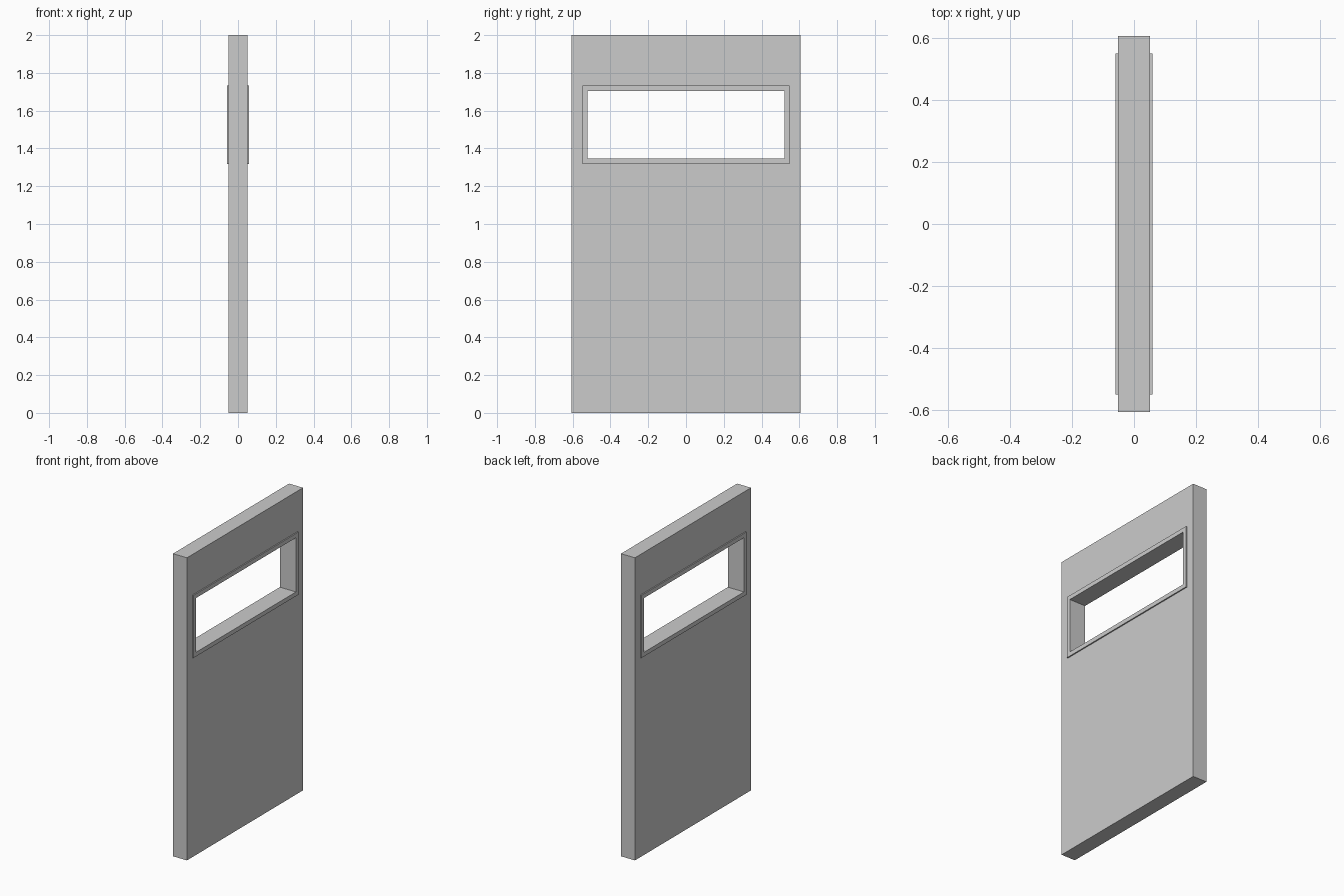
import bpy, bmesh

if "Cube" in bpy.data.objects:
    bpy.data.objects.remove(bpy.data.objects["Cube"])


def rect(y, z0, z1):
    """Corners of a rectangle in the y-z plane, centred on y = 0."""
    return [(-y, z0), (y, z0), (y, z1), (-y, z1)]


def ring_slab(name, outer, inner, half):
    """Rectangular slab with a rectangular opening, thickness along x."""
    bm = bmesh.new()
    loops = [[bm.verts.new((x, y, z)) for y, z in loop]
             for x, loop in ((-half, outer), (half, outer), (half, inner), (-half, inner))]
    for a, b in zip(loops, loops[1:] + loops[:1]):
        for i in range(4):
            j = (i + 1) % 4
            bm.faces.new((a[i], a[j], b[j], b[i]))
    bmesh.ops.recalc_face_normals(bm, faces=bm.faces)
    mesh = bpy.data.meshes.new(name)
    bm.to_mesh(mesh)
    bm.free()
    obj = bpy.data.objects.new(name, mesh)
    bpy.context.collection.objects.link(obj)
    return obj


# Main panel, its opening hidden under the window frame
ring_slab("door_panel", rect(0.606, 0, 2), rect(0.535, 1.332, 1.719), 0.051)

# Window frame lining the opening and standing slightly proud on both sides
ring_slab("window_frame", rect(0.549, 1.318, 1.732), rect(0.521, 1.346, 1.704), 0.059)
